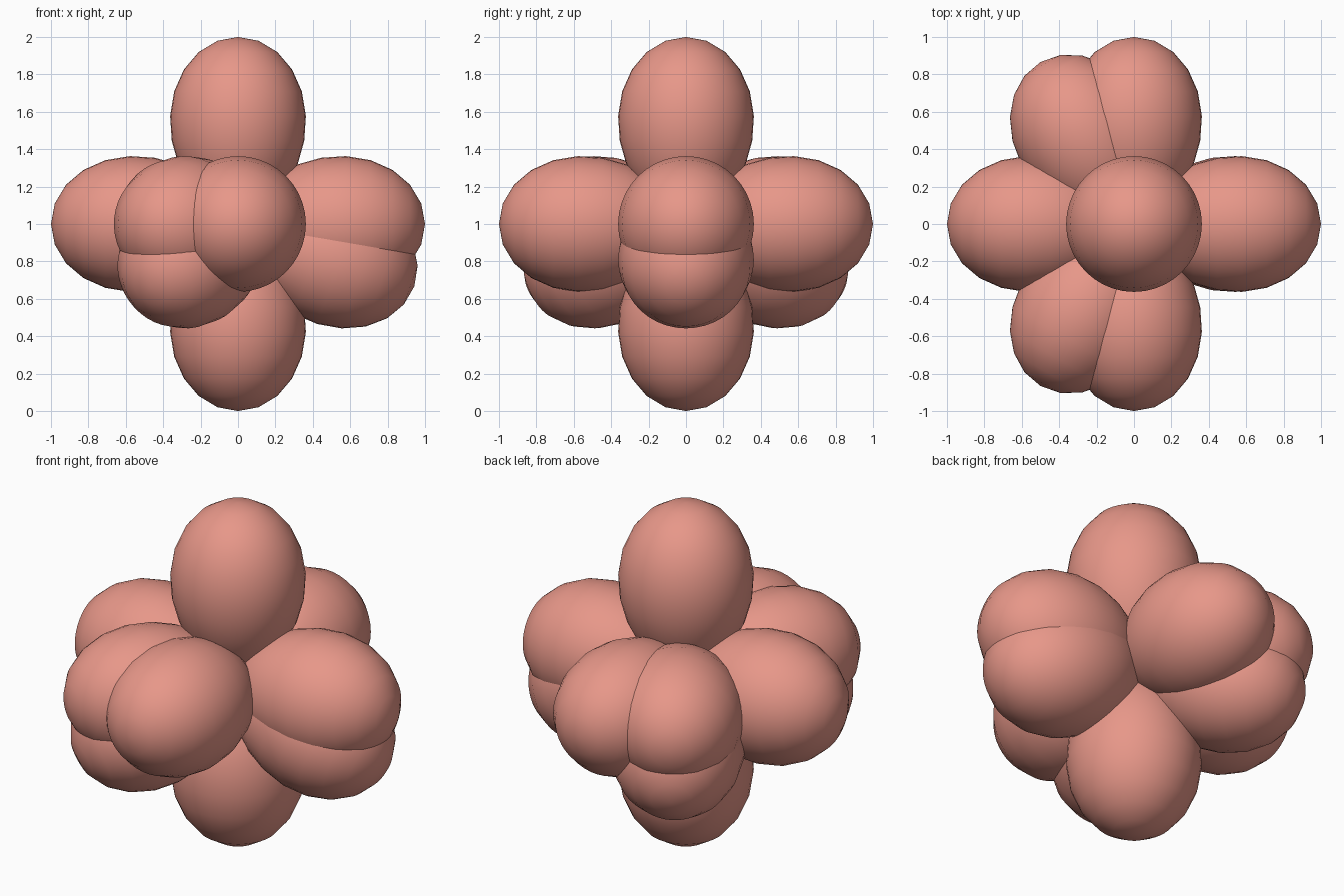
import bpy, bmesh
from math import sin, cos, radians, pi, sqrt
from mathutils import Vector

if "Cube" in bpy.data.objects:
    bpy.data.objects.remove(bpy.data.objects["Cube"])

CENTRE = Vector((0, 0, 1))
POWER = 2.3        # lobe radius falls off as cos(angle) ** POWER
RINGS, SIDES = 14, 40

mat = bpy.data.materials.new("salmon")
mat.diffuse_color = (0.80, 0.31, 0.25, 1)
mat.use_nodes = True
mat.node_tree.nodes["Principled BSDF"].inputs["Base Color"].default_value = mat.diffuse_color


def lobe_mesh():
    """Egg-shaped lobe along +z, spun from the profile r = cos(t) ** POWER."""
    bm = bmesh.new()
    tip = bm.verts.new((0, 0, 1))
    root = bm.verts.new((0, 0, 0))
    rings = []
    for i in range(1, RINGS):
        t = i * pi / 2 / RINGS
        r = cos(t) ** POWER
        rings.append([bm.verts.new((r * sin(t) * cos(2 * pi * k / SIDES),
                                    r * sin(t) * sin(2 * pi * k / SIDES),
                                    r * cos(t))) for k in range(SIDES)])
    for k in range(SIDES):
        n = (k + 1) % SIDES
        bm.faces.new((tip, rings[0][k], rings[0][n]))
        bm.faces.new((root, rings[-1][n], rings[-1][k]))
        for a, b in zip(rings, rings[1:]):
            bm.faces.new((a[k], b[k], b[n], a[n]))
    for f in bm.faces:
        f.smooth = True
    bmesh.ops.recalc_face_normals(bm, faces=bm.faces[:])
    mesh = bpy.data.meshes.new("lobe")
    bm.to_mesh(mesh)
    bm.free()
    mesh.materials.append(mat)
    return mesh


mesh = lobe_mesh()


def add_lobe(name, direction):
    ob = bpy.data.objects.new(name, mesh)
    bpy.context.collection.objects.link(ob)
    ob.location = CENTRE
    ob.rotation_mode = 'QUATERNION'
    ob.rotation_quaternion = Vector((0, 0, 1)).rotation_difference(Vector(direction))


# Six lobes along the axes
for name, d in {"top_lobe": (0, 0, 1), "right_lobe": (1, 0, 0),
                "left_lobe": (-1, 0, 0), "front_lobe": (0, -1, 0),
                "back_lobe": (0, 1, 0)}.items():
    add_lobe(name, d)
bottom = bpy.data.objects.new("bottom_lobe", mesh)
bpy.context.collection.objects.link(bottom)
bottom.location = CENTRE
bottom.rotation_euler = (pi, 0, 0)

# Two level lobes completing a flat three-way star with the right lobe
for side, a in (("back", 120), ("front", 240)):
    add_lobe(side + "_level_lobe", (cos(radians(a)), sin(radians(a)), 0))

# Three drooping lobes completing a tetrahedron with the top lobe
for side, a in (("right", 0), ("back", 120), ("front", 240)):
    h = sqrt(8) / 3
    add_lobe(side + "_drooping_lobe",
             (h * cos(radians(a)), h * sin(radians(a)), -1 / 3))
